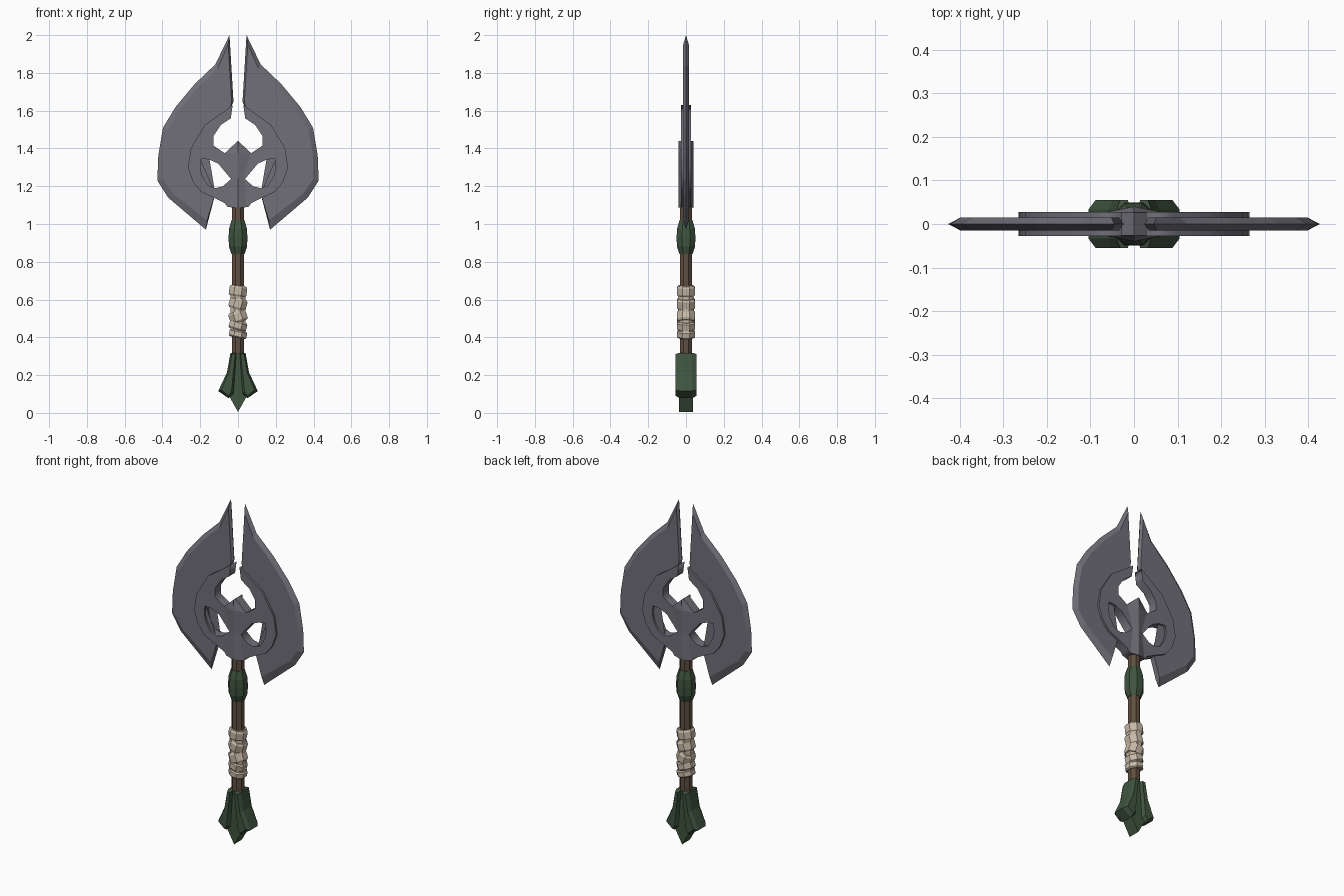
import bpy, bmesh, math
from mathutils import Matrix

if "Cube" in bpy.data.objects:
    bpy.data.objects.remove(bpy.data.objects["Cube"])


def material(name, rgb):
    m = bpy.data.materials.new(name)
    m.diffuse_color = (*rgb, 1)
    m.use_nodes = True
    m.node_tree.nodes["Principled BSDF"].inputs["Base Color"].default_value = m.diffuse_color
    return m


STEEL = material("grey steel", (0.165, 0.16, 0.19))
GREEN = material("dark green", (0.05, 0.09, 0.05))
WOOD = material("brown wood", (0.12, 0.08, 0.052))
CLOTH = material("beige cloth", (0.58, 0.49, 0.39))


def add(name, mesh, mat):
    ob = bpy.data.objects.new(name, mesh)
    bpy.context.collection.objects.link(ob)
    mesh.materials.clear()
    mesh.materials.append(mat)
    return ob


def loft(name, rings, mat, matrix=Matrix()):
    """Join closed rings of equal length with quads and cap both ends."""
    bm = bmesh.new()
    vs = [[bm.verts.new(matrix @ Matrix.Translation(p).to_translation()) for p in r] for r in rings]
    n = len(rings[0])
    for a, b in zip(vs, vs[1:]):
        for i in range(n):
            j = (i + 1) % n
            bm.faces.new((a[i], a[j], b[j], b[i]))
    caps = [bm.faces.new(vs[0][::-1]), bm.faces.new(vs[-1])]
    bmesh.ops.triangulate(bm, faces=caps)
    bmesh.ops.recalc_face_normals(bm, faces=bm.faces)
    me = bpy.data.meshes.new(name)
    bm.to_mesh(me)
    bm.free()
    return add(name, me, mat)


def plate(name, layers, mat, side=1):
    """Stack front-view outlines at given y; side=-1 mirrors in x."""
    return loft(name, [[(side * x, y, z) for x, z in pts] for pts, y in layers], mat)


def turned(name, profile, mat, matrix=Matrix(), sides=8):
    """Faceted turned part from (radius, z) pairs."""
    rings = []
    for r, z in profile:
        rings.append([(r * math.cos(math.tau * (i + .5) / sides),
                       r * math.sin(math.tau * (i + .5) / sides), z) for i in range(sides)])
    return loft(name, rings, mat, matrix)


# Blades: sharp edge outline and the flat inside its bevel
edge = [(.045, 2.0), (.12, 1.845), (.23, 1.74), (.33, 1.62), (.397, 1.51), (.422, 1.36),
        (.427, 1.23), (.37, 1.14), (.17, .97), (.125, 1.16)]
flat = [(.052, 1.95), (.108, 1.825), (.215, 1.72), (.31, 1.605), (.372, 1.5), (.398, 1.36),
        (.398, 1.235), (.345, 1.16), (.163, 1.02), (.12, 1.16)]
hidden = [(.215, 1.225), (.24, 1.31), (.225, 1.39), (.15, 1.505), (.045, 1.59)]
edge += hidden + [(.024, 1.65)]
flat += hidden + [(.034, 1.65)]
for side, word in ((1, "right"), (-1, "left")):
    plate(word + "_blade", [(flat, -.015), (edge, 0), (flat, .015)], STEEL, side)

# Pierced ring plate with eye holes
half = [(.055, 1.09), (.07, 1.11), (.13, 1.14), (.195, 1.17), (.24, 1.225), (.265, 1.3),
        (.25, 1.4), (.175, 1.525), (.09, 1.585), (.028, 1.63), (.038, 1.56), (.09, 1.525),
        (.13, 1.465), (.13, 1.415), (.07, 1.375)]
outline = half + [(0, 1.43)] + [(-x, z) for x, z in reversed(half)]
eye = [(.195, 1.345), (.155, 1.342), (.105, 1.32), (.037, 1.238), (.08, 1.2), (.12, 1.19),
       (.16, 1.205), (.19, 1.255), (.2, 1.3)]
cu = bpy.data.curves.new("ring_outline", 'CURVE')
cu.dimensions = '2D'
cu.fill_mode = 'BOTH'
cu.extrude = .027
for pts in (outline, eye, [(-x, z) for x, z in eye]):
    sp = cu.splines.new('POLY')
    sp.points.add(len(pts) - 1)
    for p, (x, z) in zip(sp.points, pts):
        p.co = (x, z, 0, 1)
    sp.use_cyclic_u = True
tmp = bpy.data.objects.new("ring_outline", cu)
bpy.context.collection.objects.link(tmp)
bpy.context.view_layer.update()
me = bpy.data.meshes.new_from_object(tmp.evaluated_get(bpy.context.evaluated_depsgraph_get()))
bpy.data.objects.remove(tmp)
me.transform(Matrix.Rotation(math.pi / 2, 4, 'X'))
add("pierced_ring", me, STEEL)

# Ridged spine in the middle of the ring
spine = [(0, 1.44), (.07, 1.375), (.034, 1.24), (.052, 1.09),
         (-.052, 1.09), (-.034, 1.24), (-.07, 1.375)]
ridge = [(0, 1.44), (.001, 1.375), (.001, 1.24), (.001, 1.085),
         (-.001, 1.085), (-.001, 1.24), (-.001, 1.375)]
plate("centre_spine", [(ridge, -.04), (spine, -.026), (spine, .026), (ridge, .04)], STEEL)

# Shaft and collar
turned("shaft", [(.034, .25), (.034, 1.12)], WOOD)
turned("collar", [(.037, .84), (.052, .88), (.054, .93), (.051, .975), (.037, 1.02)], GREEN)

# Cloth grip: core with tilted bands
turned("grip_core", [(.04, .405), (.044, .42), (.044, .655), (.04, .672)], CLOTH)
for i, (z, h, tilt) in enumerate(((.645, .028, 8), (.578, .029, 16), (.51, .03, -20),
                                  (.462, .024, 16), (.417, .019, 12))):
    m = Matrix.Translation((0, 0, z)) @ Matrix.Rotation(math.radians(tilt), 4, 'Y')
    turned(f"grip_band_{i + 1}", [(.044, -h), (.051, -h * .65), (.051, h * .65), (.044, h)], CLOTH, m)

# Pommel: central spike and two flared wings
spike = [(.018, .315), (.022, .22), (.045, .085), (0, .005), (-.045, .085), (-.022, .22), (-.018, .315)]
plate("pommel_spike", [(spike, -.036), (spike, .036)], GREEN)
wing = [(.008, .318), (.04, .318), (.058, .215), (.105, .115), (.05, .078), (.022, .1), (.014, .22)]
face = [(.014, .312), (.032, .312), (.05, .21), (.088, .122), (.05, .09), (.035, .11), (.024, .22)]
for side, word in ((1, "right"), (-1, "left")):
    plate(word + "_pommel_wing", [(face, -.055), (wing, -.033), (wing, .033), (face, .055)], GREEN, side)
